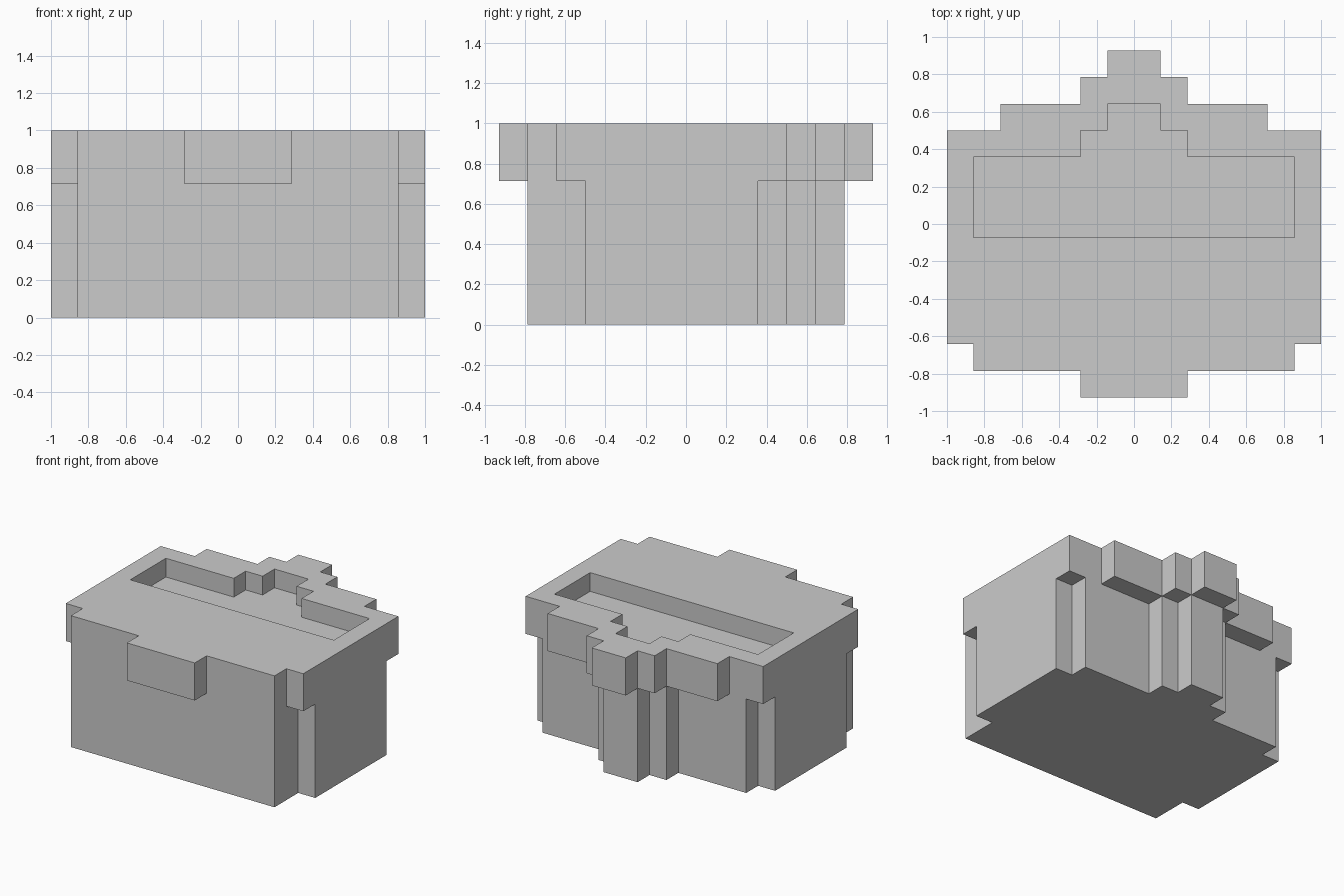
import bpy, bmesh

if "Cube" in bpy.data.objects:
    bpy.data.objects.remove(bpy.data.objects["Cube"])

U = 1 / 7  # grid step of the blocky design


def stepped_prism(name, rows, z0, z1):
    """Prism, symmetric in x. rows = (half width, y start, y end) from front to back."""
    right = []
    for w, y0, y1 in rows:
        right += [(w, y0), (w, y1)]
    outline = right + [(-x, y) for x, y in reversed(right)]
    bm = bmesh.new()
    base = bm.faces.new([bm.verts.new((x * U, y * U, z0 * U)) for x, y in outline])
    ext = bmesh.ops.extrude_face_region(bm, geom=[base])
    top = [g for g in ext["geom"] if isinstance(g, bmesh.types.BMVert)]
    bmesh.ops.translate(bm, verts=top, vec=(0, 0, (z1 - z0) * U))
    bmesh.ops.recalc_face_normals(bm, faces=bm.faces)
    mesh = bpy.data.meshes.new(name)
    bm.to_mesh(mesh)
    bm.free()
    obj = bpy.data.objects.new(name, mesh)
    bpy.context.collection.objects.link(obj)
    return obj


def combine(target, helper, operation):
    mod = target.modifiers.new(helper.name, "BOOLEAN")
    mod.operation = operation
    mod.solver = "EXACT"
    mod.object = helper
    helper.hide_render = True
    helper.hide_set(True)


# Main box with stepped corners and back
box = stepped_prism("box", [(6, -5.5, -3.5), (7, -3.5, 2.5), (6, 2.5, 3.5),
                            (2, 3.5, 4.5), (1, 4.5, 5.5)], 0, 5)

# Overhanging rim, merged with the box
rim = stepped_prism("rim", [(2, -6.5, -5.5), (6, -5.5, -4.5), (7, -4.5, 3.5),
                            (5, 3.5, 4.5), (2, 4.5, 5.5), (1, 5.5, 6.5)], 5, 7)
combine(box, rim, "UNION")

# Shallow recess in the top
recess = stepped_prism("recess_cutter", [(6, -0.5, 2.5), (2, 2.5, 3.5),
                                         (1, 3.5, 4.5)], 6, 8)
combine(box, recess, "DIFFERENCE")

# Merge flush faces
flat = box.modifiers.new("merge_flush_faces", "DECIMATE")
flat.decimate_type = "DISSOLVE"
flat.angle_limit = 0.01
